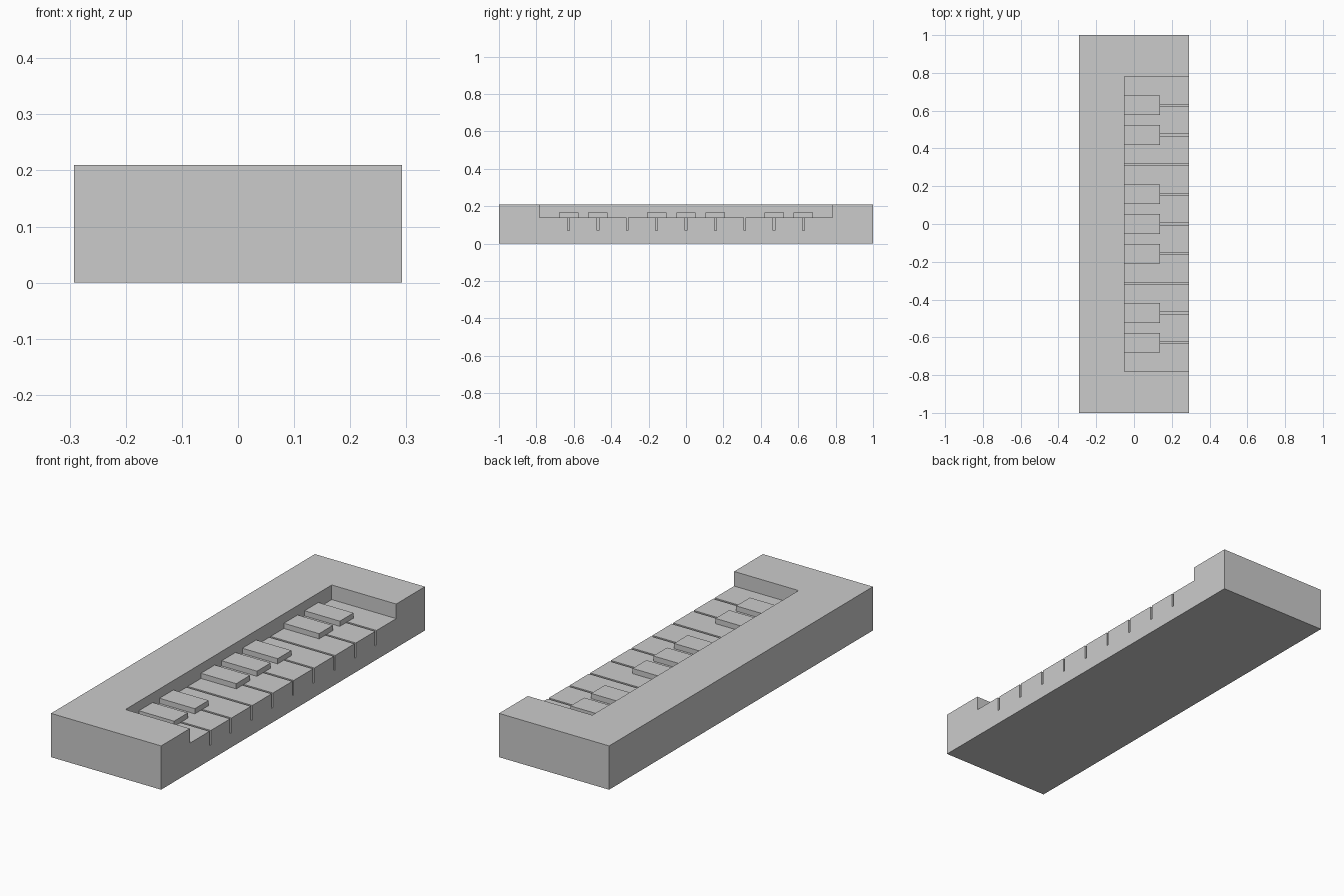
import bpy, bmesh

cube = bpy.data.objects.get("Cube")
if cube:
    bpy.data.objects.remove(cube, do_unlink=True)

grey = bpy.data.materials.new("light_grey")
grey.use_nodes = True
colour = (0.6, 0.6, 0.6, 1)
grey.diffuse_color = colour
grey.node_tree.nodes["Principled BSDF"].inputs["Base Color"].default_value = colour

HALF_WIDTH, HEIGHT = 0.292, 0.21
BED_BACK, BED_HALF, KEY_TOP = -0.05, 0.782, 0.14
SLOT_BOTTOM, SLOT_HALF = 0.07, 0.005
PITCH = 0.157


def extrude_profile(name, profile, x0, x1):
    """Extrude a closed (y, z) outline along x."""
    bm = bmesh.new()
    face = bm.faces.new([bm.verts.new((x0, y, z)) for y, z in profile])
    ext = bmesh.ops.extrude_face_region(bm, geom=[face])
    verts = [v for v in ext["geom"] if isinstance(v, bmesh.types.BMVert)]
    bmesh.ops.translate(bm, verts=verts, vec=(x1 - x0, 0, 0))
    bmesh.ops.recalc_face_normals(bm, faces=bm.faces)
    mesh = bpy.data.meshes.new(name)
    bm.to_mesh(mesh)
    bm.free()
    mesh.materials.append(grey)
    obj = bpy.data.objects.new(name, mesh)
    bpy.context.collection.objects.link(obj)
    return obj


def box(name, x0, x1, y0, y1, z0, z1):
    return extrude_profile(name, [(y0, z0), (y1, z0), (y1, z1), (y0, z1)], x0, x1)


# Solid case
case = box("keyboard_case", -HALF_WIDTH, HALF_WIDTH, -1, 1, 0, HEIGHT)

# Comb-shaped cutter: the key bed plus the slots between the long keys
top = HEIGHT + 0.1
comb = [(BED_HALF, top), (-BED_HALF, top), (-BED_HALF, KEY_TOP)]
for i in range(-4, 5):
    a, b = i * PITCH - SLOT_HALF, i * PITCH + SLOT_HALF
    comb += [(a, KEY_TOP), (a, SLOT_BOTTOM), (b, SLOT_BOTTOM), (b, KEY_TOP)]
comb.append((BED_HALF, KEY_TOP))
cutter = extrude_profile("key_bed_cutter", comb, BED_BACK, HALF_WIDTH + 0.1)

# Cut the bed and slots, then drop the cutter
cut = case.modifiers.new("key_bed", "BOOLEAN")
cut.operation = "DIFFERENCE"
cut.solver = "EXACT"
cut.object = cutter
bpy.context.view_layer.objects.active = case
bpy.ops.object.modifier_apply(modifier=cut.name)
bpy.data.objects.remove(cutter, do_unlink=True)

# Raised short keys, in groups of two, three and two
for n, i in enumerate((-4, -3, -1, 0, 1, 3, 4), 1):
    y = i * PITCH
    box(f"short_key_{n}", BED_BACK, 0.137, y - 0.052, y + 0.052, KEY_TOP, 0.165)
